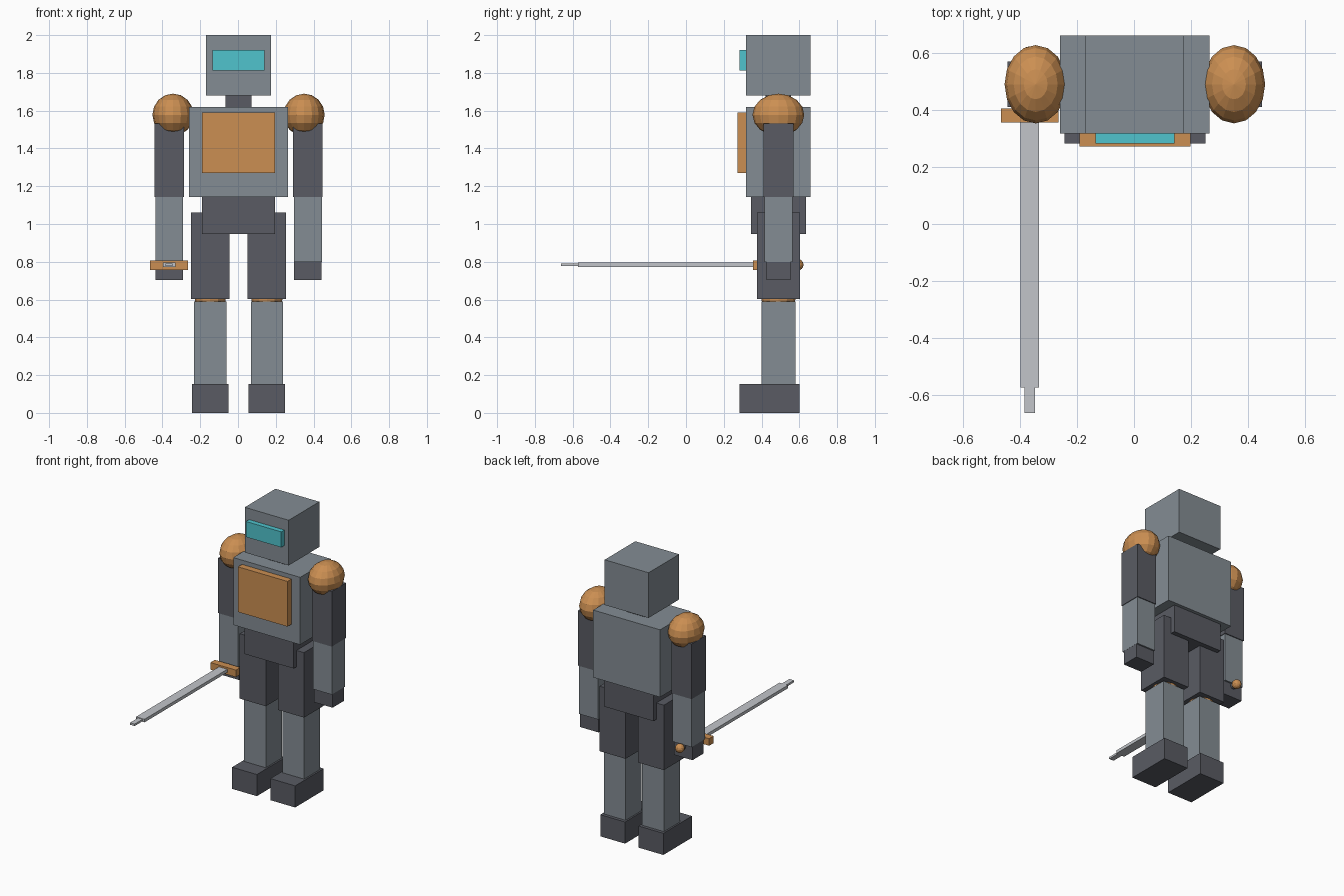
import bpy, bmesh, math
from mathutils import Matrix, Vector

if "Cube" in bpy.data.objects:
    bpy.data.objects.remove(bpy.data.objects["Cube"])

CX, CY = 0.003, 0.489   # body centre line


def material(name, rgb):
    m = bpy.data.materials.new(name)
    m.diffuse_color = (*rgb, 1.0)
    m.use_nodes = True
    m.node_tree.nodes["Principled BSDF"].inputs["Base Color"].default_value = m.diffuse_color
    return m


GREY = material("armour grey", (0.23, 0.265, 0.295))
DARK = material("dark grey", (0.10, 0.105, 0.125))
ORANGE = material("copper orange", (0.60, 0.275, 0.085))
TEAL = material("visor teal", (0.08, 0.55, 0.61))
STEEL = material("blade steel", (0.54, 0.56, 0.59))


def finish(bm, name, mat):
    mesh = bpy.data.meshes.new(name)
    bm.to_mesh(mesh)
    bm.free()
    mesh.materials.append(mat)
    obj = bpy.data.objects.new(name, mesh)
    bpy.context.collection.objects.link(obj)
    return obj


def box(name, mat, x, y, z):
    """Box from (min, max) pairs along each axis."""
    bm = bmesh.new()
    size = Vector((x[1] - x[0], y[1] - y[0], z[1] - z[0]))
    mid = Vector((x[0] + x[1], y[0] + y[1], z[0] + z[1])) / 2
    bmesh.ops.create_cube(bm, size=1, matrix=Matrix.Translation(mid) @ Matrix.Diagonal(size).to_4x4())
    return finish(bm, name, mat)


def ball(name, mat, centre, radii, segments=16, rings=8):
    bm = bmesh.new()
    bmesh.ops.create_uvsphere(bm, u_segments=segments, v_segments=rings, radius=1,
                              matrix=Matrix.Translation(centre) @ Matrix.Diagonal(radii).to_4x4())
    return finish(bm, name, mat)


def about(centre, half):
    return (centre - half, centre + half)


# Head, neck and trunk
box("head", GREY, about(CX, 0.172), (0.317, 0.66), (1.68, 2.0))
box("visor", TEAL, about(CX, 0.138), (0.282, 0.33), (1.812, 1.922))
box("neck", DARK, about(CX, 0.068), about(CY, 0.068), (1.60, 1.69))
box("torso", GREY, about(CX, 0.262), (0.317, 0.66), (1.143, 1.62))
box("chest_plate", ORANGE, about(CX, 0.194), (0.272, 0.33), (1.27, 1.59))
box("pelvis", DARK, about(CX, 0.193), (0.343, 0.636), (0.946, 1.15))

# Arms and legs, one set per side
for side, s in (("left", 1), ("right", -1)):
    arm = CX + s * 0.367
    ball(side + "_shoulder", ORANGE, (CX + s * 0.347, CY, 1.578), (0.109, 0.137, 0.112))
    box(side + "_upper_arm", DARK, about(arm, 0.078), about(CY, 0.08), (1.143, 1.533))
    box(side + "_forearm", GREY, about(arm, 0.074), about(CY, 0.074), (0.80, 1.143))
    box(side + "_hand", DARK, about(arm, 0.073), about(CY, 0.063), (0.703, 0.80))
    leg = CX + s * 0.15
    box(side + "_thigh", DARK, about(leg, 0.102), about(CY, 0.114), (0.602, 1.062))
    ball(side + "_knee", ORANGE, (leg, CY, 0.60), (0.082, 0.09, 0.075), 12, 8)
    box(side + "_shin", GREY, about(leg, 0.085), about(CY, 0.09), (0.14, 0.59))
    box(side + "_foot", DARK, about(leg, 0.097), (0.282, 0.602), (0.0, 0.153))

# Sword pointing forward from the right hand
SX, SZ = -0.365, 0.784
box("sword_guard", ORANGE, about(SX, 0.1), (0.355, 0.405), about(SZ - 0.002, 0.025))
box("sword_blade", STEEL, about(SX, 0.033), (-0.572, 0.357), about(SZ, 0.011))
box("sword_tip", STEEL, about(SX, 0.018), (-0.661, -0.57), about(SZ, 0.007))
bm = bmesh.new()
bmesh.ops.create_cone(bm, cap_ends=True, segments=12, radius1=0.02, radius2=0.02, depth=0.18,
                      matrix=Matrix.Translation((SX, 0.49, SZ)) @ Matrix.Rotation(math.pi / 2, 4, "X"))
finish(bm, "sword_handle", DARK)
ball("sword_pommel", ORANGE, (SX, 0.59, SZ), (0.031, 0.032, 0.031), 12, 8)
